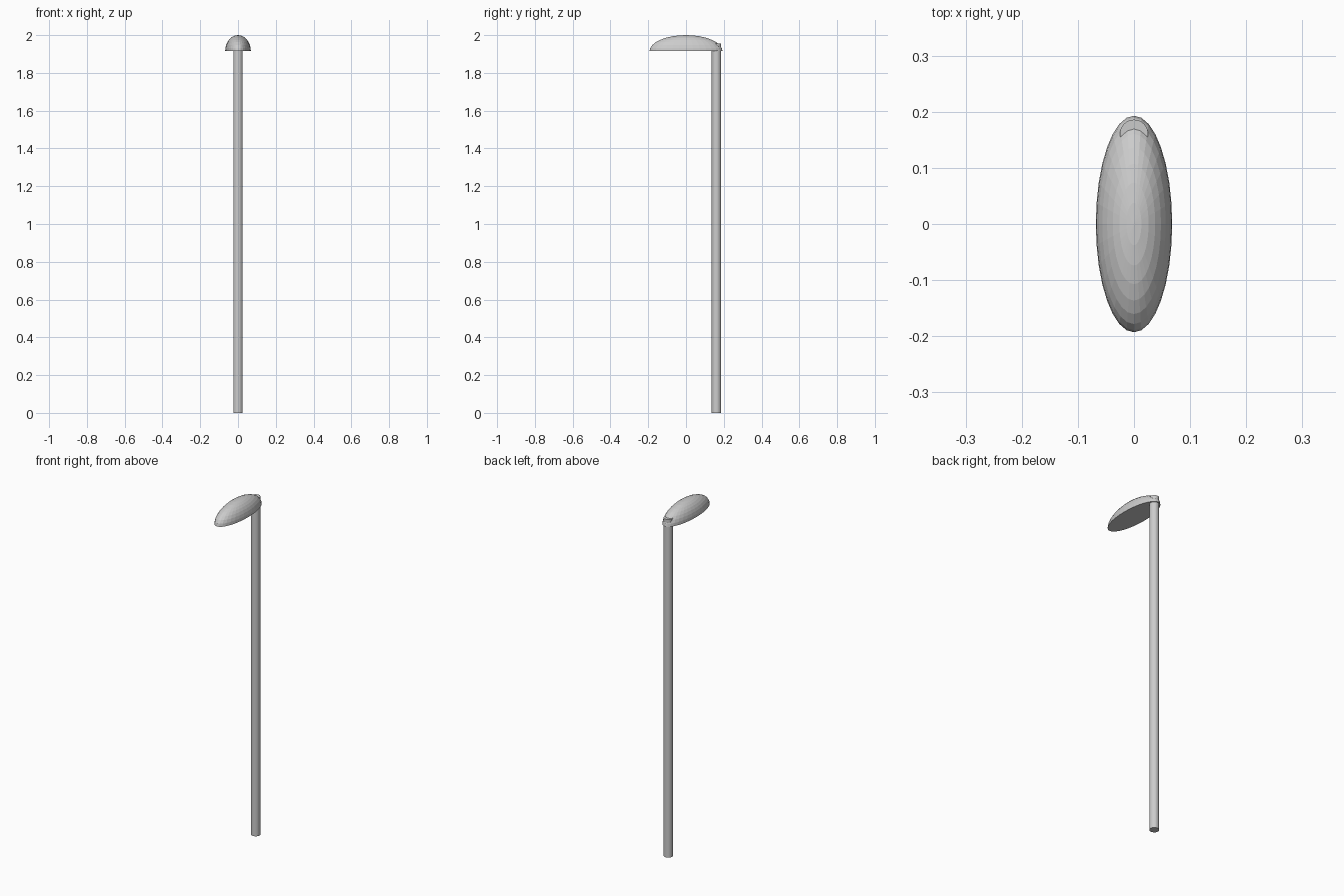
import bpy, bmesh

if "Cube" in bpy.data.objects:
    bpy.data.objects.remove(bpy.data.objects["Cube"])

BASE_Z = 1.915

# Lamp head: upper half of a stretched sphere with a flat underside
bm = bmesh.new()
bmesh.ops.create_uvsphere(bm, u_segments=32, v_segments=16, radius=1)
bmesh.ops.bisect_plane(bm, geom=bm.verts[:] + bm.edges[:] + bm.faces[:], dist=1e-4,
                       plane_co=(0, 0, 0), plane_no=(0, 0, 1), clear_inner=True)
bmesh.ops.contextual_create(bm, geom=[e for e in bm.edges if e.is_boundary])
bmesh.ops.scale(bm, vec=(0.068, 0.193, 2 - BASE_Z), verts=bm.verts)
bmesh.ops.translate(bm, vec=(0, 0, BASE_Z), verts=bm.verts)
bmesh.ops.recalc_face_normals(bm, faces=bm.faces)
mesh = bpy.data.meshes.new("lamp_head")
bm.to_mesh(mesh)
bm.free()
bpy.context.collection.objects.link(bpy.data.objects.new("lamp_head", mesh))

# Pole: its top pokes through the rear of the head
POLE_TOP = 1.955
bpy.ops.mesh.primitive_cylinder_add(vertices=32, radius=0.025, depth=POLE_TOP,
                                    location=(0, 0.161, POLE_TOP / 2))
bpy.context.object.name = "pole"
